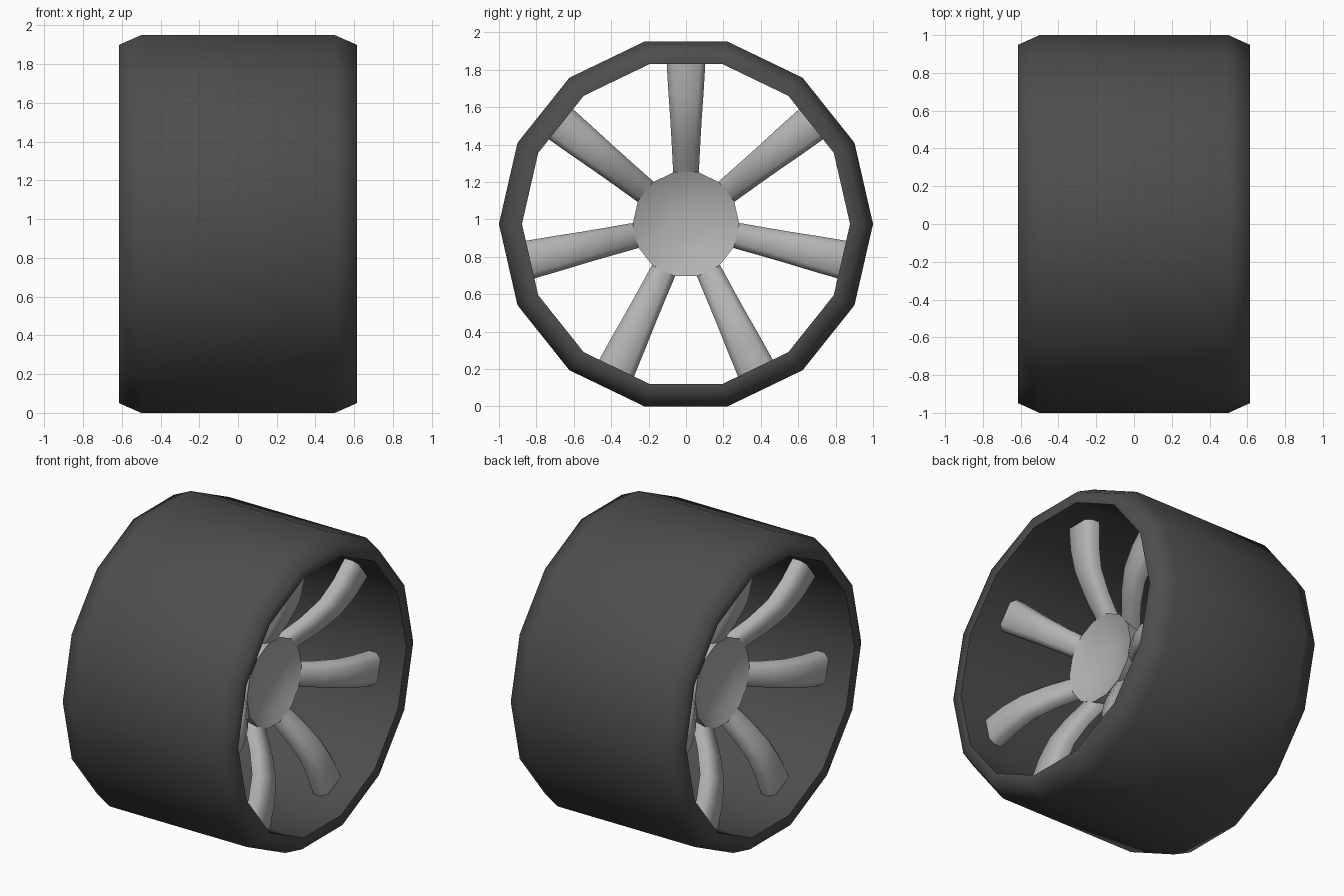
import bpy, bmesh, math

if "Cube" in bpy.data.objects:
    bpy.data.objects.remove(bpy.data.objects["Cube"])

CZ = 0.975      # axle height
SIDES = 14
SPOKES = 7


def material(name, v):
    m = bpy.data.materials.new(name)
    m.diffuse_color = (v, v, v, 1)
    m.use_nodes = True
    m.node_tree.nodes["Principled BSDF"].inputs["Base Color"].default_value = m.diffuse_color
    return m


rubber = material("dark_rubber", 0.075)
metal = material("light_metal", 0.45)


def finish(bm, name, mat, angle):
    bmesh.ops.remove_doubles(bm, verts=bm.verts, dist=1e-5)
    bmesh.ops.recalc_face_normals(bm, faces=bm.faces)
    me = bpy.data.meshes.new(name)
    bm.to_mesh(me)
    bm.free()
    me.materials.append(mat)
    ob = bpy.data.objects.new(name, me)
    bpy.context.collection.objects.link(ob)
    bpy.ops.object.select_all(action='DESELECT')
    ob.select_set(True)
    bpy.context.view_layer.objects.active = ob
    bpy.ops.object.shade_smooth_by_angle(angle=math.radians(angle))
    return ob


def lathe(name, profile, mat, angle, closed):
    """Spin (x, radius) points around the axle."""
    bm = bmesh.new()
    rings = []
    for x, r in profile:
        rings.append([bm.verts.new((x, r * math.cos(2 * math.pi * k / SIDES),
                                    CZ + r * math.sin(2 * math.pi * k / SIDES)))
                      for k in range(SIDES)])
    n = len(rings)
    for i in range(n if closed else n - 1):
        a, b = rings[i], rings[(i + 1) % n]
        for k in range(SIDES):
            j = (k + 1) % SIDES
            bm.faces.new((a[k], a[j], b[j], b[k]))
    if not closed:
        bm.faces.new(rings[0])
        bm.faces.new(rings[-1])
    return finish(bm, name, mat, angle)


# tire: hollow barrel with chamfered shoulders
lathe("tire", [(-0.615, 0.877), (-0.615, 0.948), (-0.5, 1.0),
               (0.5, 1.0), (0.615, 0.948), (0.615, 0.877)], rubber, 70, True)

# spoke path as (radius, x of the front face, half width)
PATH = [(0.24, 0.24, 0.066), (0.3, 0.275, 0.07), (0.42, 0.35, 0.076),
        (0.56, 0.415, 0.084), (0.7, 0.44, 0.094), (0.87, 0.445, 0.104)]


def spokes(name, side):
    bm = bmesh.new()
    for s in range(SPOKES):
        a = math.pi / 2 + 2 * math.pi * s / SPOKES
        ca, sa = math.cos(a), math.sin(a)
        rings = []
        for r, x, w in PATH:
            sec = [(-w, -0.09), (-w, -0.035), (-w + 0.03, 0),
                   (w - 0.03, 0), (w, -0.035), (w, -0.09)]
            rings.append([bm.verts.new((side * (x + d), r * ca - t * sa,
                                        CZ + r * sa + t * ca)) for t, d in sec])
        for p, q in zip(rings, rings[1:]):
            for k in range(6):
                j = (k + 1) % 6
                bm.faces.new((p[k], p[j], q[j], q[k]))
        bm.faces.new(rings[0])
        bm.faces.new(rings[-1])
    finish(bm, name, metal, 50)


# hub dish and spokes on both sides of the wheel
for side, label in ((1, "right"), (-1, "left")):
    lathe("hub_" + label, [(side * x, r) for x, r in
          ((0.16, 0.27), (0.265, 0.285), (0.225, 0.2), (0.205, 0.09))],
          metal, 50, False)
    spokes("spokes_" + label, side)
